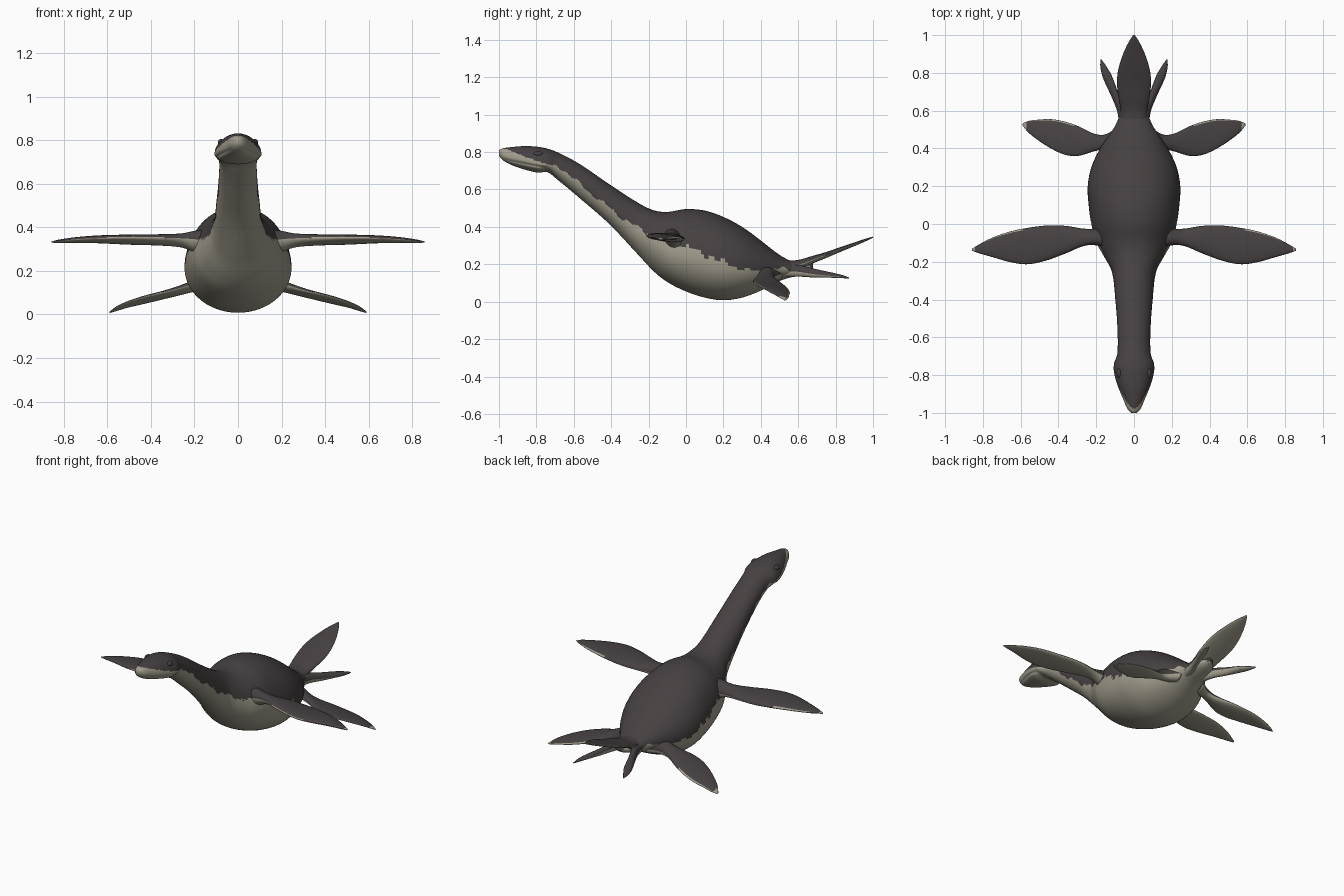
import bpy, bmesh, math
from mathutils import Vector

if "Cube" in bpy.data.objects:
    bpy.data.objects.remove(bpy.data.objects["Cube"])


def material(name, rgb):
    m = bpy.data.materials.new(name)
    m.diffuse_color = (*rgb, 1)
    m.use_nodes = True
    m.node_tree.nodes["Principled BSDF"].inputs["Base Color"].default_value = m.diffuse_color
    return m


DARK = material("charcoal back", (0.062, 0.052, 0.053))
PALE = material("pale belly", (0.36, 0.335, 0.265))


def smooth(rows, t):
    """Smooth curve through rows keyed by their first value."""
    n = len(rows)
    t = min(max(t, rows[0][0]), rows[-1][0])
    i = max(k for k in range(n - 1) if rows[k][0] <= t)

    def slope(k, c):
        a, b = rows[max(k - 1, 0)], rows[min(k + 1, n - 1)]
        return (b[c] - a[c]) / (b[0] - a[0])
    p, q = rows[i], rows[i + 1]
    h = q[0] - p[0]
    u = (t - p[0]) / h
    out = []
    for c in range(1, len(p)):
        out.append((2*u**3 - 3*u**2 + 1) * p[c] + (u**3 - 2*u**2 + u) * h * slope(i, c)
                   + (3*u**2 - 2*u**3) * q[c] + (u**3 - u**2) * h * slope(i + 1, c))
    return out


def loft(name, rings, rule):
    """Skin closed rings; rule(ring, segment, centre) is True on dark faces."""
    bm = bmesh.new()
    vs = [[bm.verts.new(p) for p in r] for r in rings]
    n = len(rings[0])
    for i in range(len(vs) - 1):
        for j in range(n):
            f = bm.faces.new((vs[i][j], vs[i][(j+1) % n], vs[i+1][(j+1) % n], vs[i+1][j]))
            f.material_index = 0 if rule(i, j, f.calc_center_median()) else 1
    for r, k in ((vs[0], 0), (vs[-1], len(vs) - 2)):
        f = bm.faces.new(r)
        f.material_index = 0 if rule(k, 0, f.calc_center_median()) else 1
    bmesh.ops.recalc_face_normals(bm, faces=bm.faces)
    for f in bm.faces:
        f.smooth = True
    me = bpy.data.meshes.new(name)
    bm.to_mesh(me)
    bm.free()
    me.materials.append(DARK)
    me.materials.append(PALE)
    ob = bpy.data.objects.new(name, me)
    bpy.context.collection.objects.link(ob)
    return ob


# Head, neck and trunk: y, half width, top, bottom, height share of widest point
BODY = [
    (-1.00, .014, .810, .780, .5), (-.98, .034, .820, .757, .45), (-.93, .056, .827, .730, .42),
    (-.86, .085, .832, .706, .38), (-.79, .105, .828, .690, .34), (-.74, .106, .818, .692, .34),
    (-.69, .089, .800, .655, .45), (-.57, .087, .737, .555, .5), (-.41, .098, .628, .415, .5),
    (-.25, .118, .525, .245, .48), (-.17, .160, .488, .160, .46), (-.10, .198, .480, .105, .45),
    (.00, .226, .495, .055, .45), (.10, .240, .487, .022, .45), (.20, .245, .453, .008, .46),
    (.30, .226, .400, .022, .46), (.39, .185, .335, .055, .47), (.46, .140, .280, .090, .5),
    (.52, .100, .238, .118, .5), (.58, .074, .212, .135, .5), (.64, .050, .205, .155, .5),
    (.68, .015, .205, .180, .5)]
# Edge between dark back and pale belly: y, height
EDGE = [(-1, .83), (-.95, .812), (-.86, .775), (-.74, .735), (-.68, .722), (-.52, .59),
        (-.35, .455), (-.2, .365), (0, .295), (.18, .22), (.34, .165), (.5, .175), (.7, .18)]


def body_ring(y, n=80):
    w, top, bot, share = smooth(BODY, y)
    mid = bot + (top - bot) * share
    mouth = .765 - .2 * (y + 1)
    ring = []
    for j in range(n):
        a = 2 * math.pi * j / n
        s, c = math.sin(a), math.cos(a)
        z = mid + s * ((top - mid) if s > 0 else (mid - bot))
        x = w * c
        if -.97 < y < -.75:                       # mouth crease
            x *= 1 - .07 * math.exp(-((z - mouth) / .006) ** 2)
        ring.append((x, y, z))
    return ring


def back_rule(i, j, c):
    ripple = .009 * math.sin(41 * c.y) + .006 * math.sin(97 * c.y + 1)
    return c.z > smooth(EDGE, c.y)[0] + ripple * (c.y > -.7)


N = 210
loft("body", [body_ring(-1 + 1.68 * i / N) for i in range(N + 1)], back_rule)


def fin(name, rows, sx=1, trim=None, steps=48, half=14):
    """Lens-section blade; rows: t, leading xyz, trailing xyz, thickness."""
    rings = []
    for i in range(steps + 1):
        t = rows[0][0] + (rows[-1][0] - rows[0][0]) * i / steps
        v = smooth(rows, t)
        a, b = Vector(v[0:3]), Vector(v[3:6])
        ring = []
        for j in range(2 * half):
            ang = math.pi * j / half
            p = a.lerp(b, .5 - .5 * math.cos(ang))
            p.z += .5 * v[6] * math.sin(ang)
            ring.append((sx * p.x, p.y, p.z))
        rings.append(ring)

    def rule(i, j, c):
        return j < half and not (trim and trim(i / steps, (j + .5) / half))
    return loft(name, rings, rule)


# Flippers: span x, leading y z, trailing y z, thickness
FRONT = [(.10, -.15, .34, .03, .32, .13), (.19, -.115, .345, -.02, .325, .10),
         (.26, -.115, .35, -.025, .33, .062), (.36, -.155, .35, -.010, .335, .05),
         (.46, -.192, .352, -.008, .335, .046), (.56, -.213, .352, -.020, .337, .040),
         (.65, -.203, .350, -.038, .340, .034), (.75, -.175, .345, -.072, .338, .025),
         (.82, -.155, .338, -.108, .334, .016), (.857, -.142, .333, -.130, .333, .006)]
REAR = [(.08, .37, .19, .52, .15, .11), (.15, .395, .165, .475, .135, .075),
        (.21, .385, .140, .478, .118, .050), (.30, .360, .112, .520, .090, .036),
        (.37, .368, .095, .543, .070, .030), (.44, .400, .078, .555, .052, .027),
        (.51, .445, .055, .552, .035, .022), (.56, .485, .033, .545, .018, .015),
        (.59, .520, .012, .532, .008, .005)]


def spread(rows):
    return [(x, x, ly, lz, x, ty, tz, th) for x, ly, lz, ty, tz, th in rows]


def front_trim(t, u):
    return t > .96 or (u > .88 and .64 < t < .9) or (u < .1 and .3 < t < .65)


def rear_trim(t, u):
    return t > .95 or (u > .86 and t > .45) or (u < .07 and t > .5)


# Narrow side lobes of the tail: t, inner xyz, outer xyz, thickness
LOBE = [(0, .00, .53, .175, .075, .50, .165, .08), (.3, .05, .62, .168, .09, .60, .160, .06),
        (.5, .085, .70, .156, .122, .68, .148, .045), (.75, .120, .79, .145, .165, .775, .138, .026),
        (.9, .150, .84, .136, .178, .83, .132, .016), (1, .172, .872, .128, .178, .870, .127, .005)]

for side, sx in (("right", 1), ("left", -1)):
    fin("front_flipper_" + side, spread(FRONT), sx, front_trim)
    fin("rear_flipper_" + side, spread(REAR), sx, rear_trim)
    fin("tail_side_lobe_" + side, LOBE, sx)
    # Brow bump over the eye
    bpy.ops.mesh.primitive_uv_sphere_add(segments=20, ring_count=12, radius=.02,
                                         location=(sx * .078, -.79, .79))
    eye = bpy.context.object
    eye.name = "eye_" + side
    eye.scale = (.7, 1.3, .8)
    eye.data.materials.append(DARK)
    bpy.ops.object.shade_smooth()

# Broad raised centre lobe of the tail: y, half width, height, thickness
CENTRE = [(.53, .07, .185, .07), (.60, .070, .196, .055), (.67, .082, .222, .042),
          (.75, .090, .250, .032), (.82, .083, .277, .026), (.90, .058, .307, .020),
          (.96, .030, .330, .014), (1.0, .005, .345, .006)]
fin("tail_centre_lobe", [(y, -w, y, z, w, y, z, th) for y, w, z, th in CENTRE],
    trim=lambda t, u: t > .5 and (u < .05 or u > .95))
